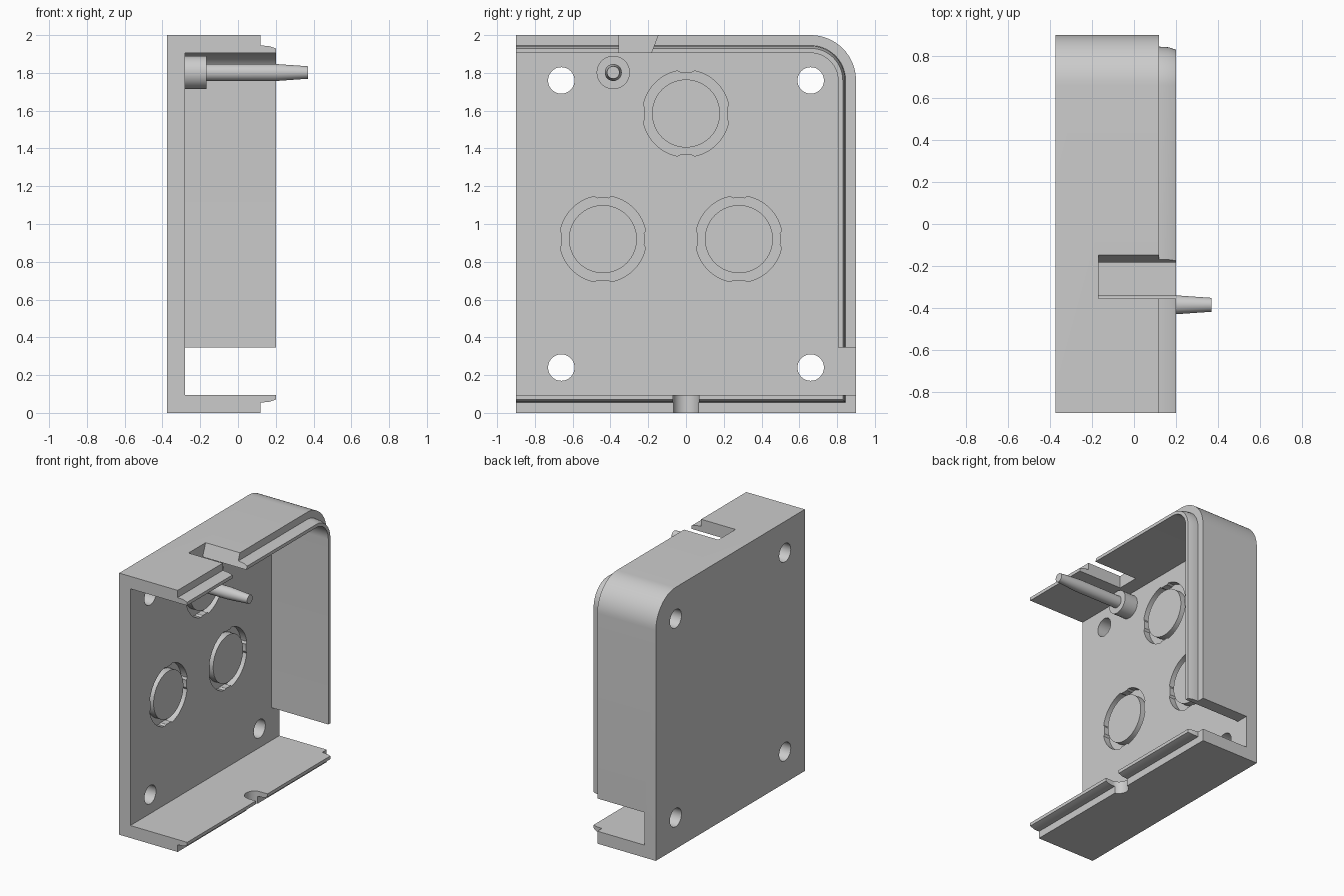
import bpy, bmesh
from math import pi, cos, sin

if "Cube" in bpy.data.objects:
    bpy.data.objects.remove(bpy.data.objects["Cube"])

grey = bpy.data.materials.new("light_grey")
grey.use_nodes = True
COLOUR = (0.6, 0.6, 0.6, 1)
grey.diffuse_color = COLOUR
grey.node_tree.nodes["Principled BSDF"].inputs["Base Color"].default_value = COLOUR


def loft(name, rings):
    """Solid through rings of equal point count, capped at both ends."""
    bm = bmesh.new()
    loops = [[bm.verts.new(p) for p in ring] for ring in rings]
    n = len(loops[0])
    for a, b in zip(loops, loops[1:]):
        for i in range(n):
            j = (i + 1) % n
            bm.faces.new((a[i], a[j], b[j], b[i]))
    bm.faces.new(loops[0][::-1])
    bm.faces.new(loops[-1])
    bmesh.ops.recalc_face_normals(bm, faces=bm.faces)
    mesh = bpy.data.meshes.new(name)
    bm.to_mesh(mesh)
    bm.free()
    mesh.materials.append(grey)
    obj = bpy.data.objects.new(name, mesh)
    bpy.context.collection.objects.link(obj)
    return obj


def along_x(name, profile, x0, x1):
    """Extrude a (y, z) profile along x."""
    return loft(name, [[(x, y, z) for y, z in profile] for x in (x0, x1)])


def circle(y, z, r, n=48):
    return [(y + r * cos(2 * pi * i / n), z + r * sin(2 * pi * i / n)) for i in range(n)]


def outline(inset, front=-0.9):
    """Side outline of the box with one rounded corner."""
    r = 0.24 - inset
    arc = [(0.66 + r * cos(a), 1.76 + r * sin(a))
           for a in (pi / 2 * i / 16 for i in range(17))]
    return [(front, inset), (0.9 - inset, inset)] + arc + [(front, 2 - inset)]


def cut(obj, cutter):
    cutter.hide_render = True
    mod = obj.modifiers.new("cut", 'BOOLEAN')
    mod.operation, mod.solver, mod.object = 'DIFFERENCE', 'EXACT', cutter
    bpy.context.view_layer.objects.active = obj
    bpy.ops.object.modifier_apply(modifier=mod.name)
    bpy.data.objects.remove(cutter)


def smooth(obj):
    bpy.ops.object.select_all(action='DESELECT')
    obj.select_set(True)
    bpy.context.view_layer.objects.active = obj
    bpy.ops.object.shade_smooth_by_angle(angle=pi / 6)


# Box shell with a stepped, tapered lip on its open side
PANEL = -0.28
stations = [(-0.375, 0), (0.12, 0), (0.12, 0.055), (0.165, 0.058), (0.2, 0.07)]
shell = loft("box_shell", [[(x, y, z) for y, z in outline(t)] for x, t in stations])
cut(shell, along_x("cavity", outline(0.095, -1.1), PANEL, 0.3))

# Side opening near the bottom and slanted notch in the top
cut(shell, along_x("side_opening", [(0.7, 0.095), (1, 0.095), (1, 0.345), (0.7, 0.345)], PANEL, 0.3))
cut(shell, along_x("top_notch", [(-0.355, 1.81), (-0.22, 1.81), (-0.11, 2.1), (-0.355, 2.1)], -0.17, 0.3))

# Round-ended slot in the bottom edge
slot = [(0.3, -0.07)] + [(0.14 - 0.07 * cos(a), 0.07 * sin(a))
                         for a in (-pi / 2 + pi * i / 24 for i in range(25))] + [(0.3, 0.07)]
cut(shell, loft("bottom_slot", [[(x, y, z) for x, y in slot] for z in (-0.1, 0.2)]))

# Mounting holes
for y in (-0.66, 0.66):
    for z in (0.24, 1.76):
        cut(shell, along_x("hole", circle(y, z, 0.07), -0.5, 0))

# Knockouts: ring grooves with four small ties around a centre disc
FLOOR = PANEL - 0.05
for i, (y, z) in enumerate([(0, 1.585), (-0.44, 0.92), (0.28, 0.92)]):
    ring = []
    for k in range(96):
        a = 2 * pi * k / 96
        r = 0.218 if (k + 2) % 24 < 5 else 0.23
        ring.append((y + r * cos(a), z + r * sin(a)))
    cut(shell, along_x("groove", ring, FLOOR, -0.1))
    smooth(along_x(f"knockout_disc_{i + 1}", circle(y, z, 0.18, 64), FLOOR - 0.01, PANEL))
smooth(shell)

# Screw post: wide boss with a long tapered pin
smooth(along_x("post_boss", circle(-0.385, 1.802, 0.088), PANEL - 0.01, -0.168))
pin = [(-0.17, 0.045), (0.2, 0.045), (0.37, 0.033)]
smooth(loft("post_pin", [[(x, y, z) for y, z in circle(-0.385, 1.802, r, 32)] for x, r in pin]))
